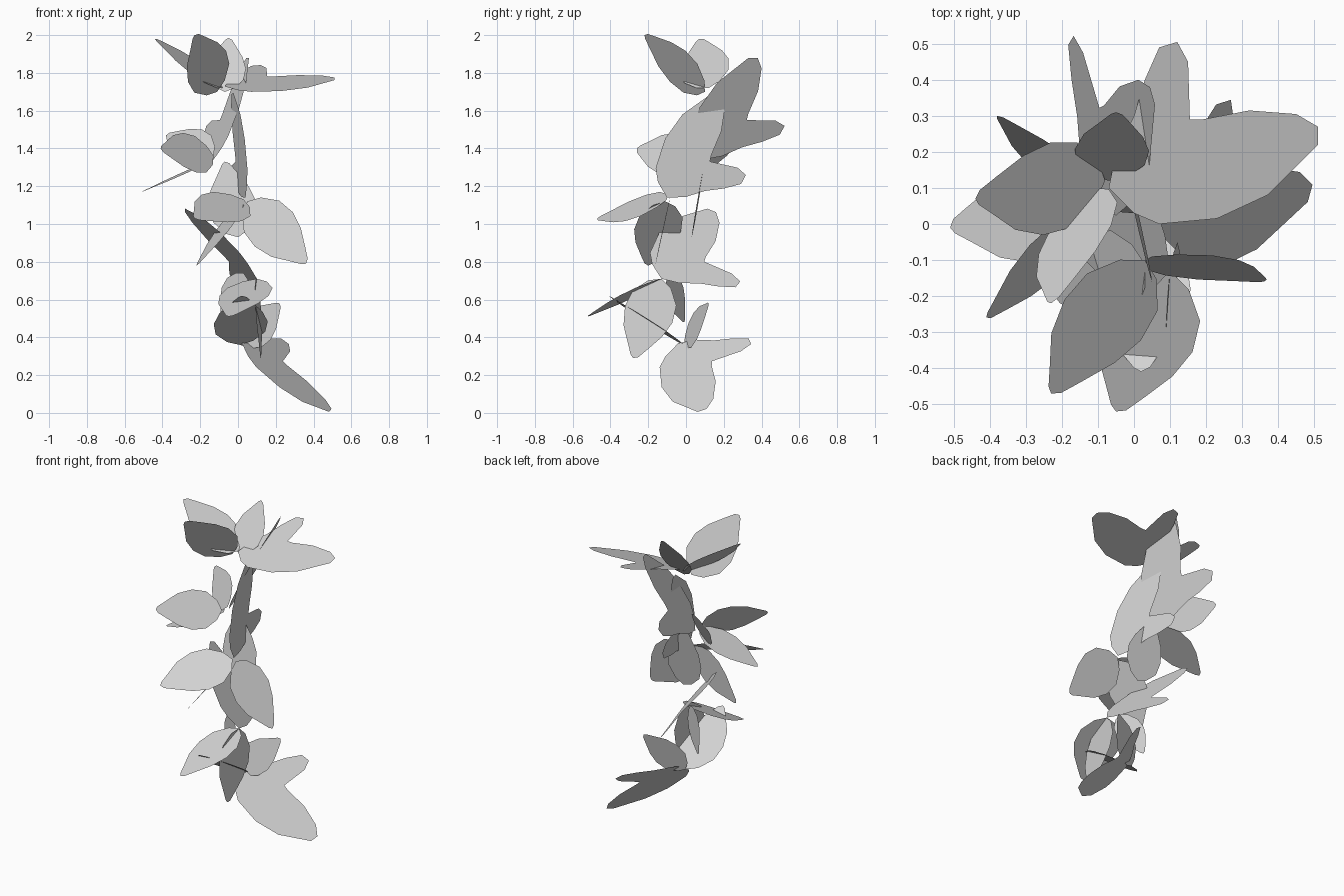
import bpy
import bmesh
from mathutils import Vector, Matrix

cube = bpy.data.objects.get("Cube")
if cube:
    bpy.data.objects.remove(cube, do_unlink=True)

# One pale grey for every leaf
grey = bpy.data.materials.new("pale_grey")
grey.use_nodes = True
colour = (0.65, 0.65, 0.65, 1)
grey.diffuse_color = colour
grey.node_tree.nodes["Principled BSDF"].inputs["Base Color"].default_value = colour

# Oval outline: along the leaf, across the leaf
OVAL = [(0, 0), (.07, .24), (.24, .46), (.45, .5), (.65, .4), (.85, .21), (.97, .09),
        (1, 0), (.97, -.07), (.85, -.2), (.67, -.4), (.45, -.5), (.24, -.46), (.07, -.24)]

# Two-lobed outline, with its base, main tip and side lobe as anchors
LOBED = [(-.07, .1), (0, .03), (.07, 0), (.23, .015), (.37, .08), (.51, .22), (.51, .27),
         (.45, .305), (.32, .315), (.19, .29), (.155, .29), (.15, .45), (.12, .505),
         (.07, .49), (.03, .4), (0, .3), (-.05, .2)]
L_BASE, L_TIP, L_LOBE = Vector((-.07, .1)), Vector((.51, .25)), Vector((.11, .5))


def flat_leaf(name, points):
    bm = bmesh.new()
    bm.faces.new([bm.verts.new(p) for p in points])
    mesh = bpy.data.meshes.new(name)
    bm.to_mesh(mesh)
    bm.free()
    mesh.materials.append(grey)
    obj = bpy.data.objects.new(name, mesh)
    bpy.context.collection.objects.link(obj)


def oval_leaf(name, base, tip, across):
    base, axis = Vector(base), Vector(tip) - Vector(base)
    side = Vector(across)
    side -= side.project(axis)
    side = side.normalized() * axis.length * .6
    flat_leaf(name, [base + axis * u + side * v for u, v in OVAL])


def lobed_leaf(name, base, tip, lobe):
    base = Vector(base)
    to_tip, to_lobe = Vector(tip) - base, Vector(lobe) - base
    frame = Matrix((L_TIP - L_BASE, L_LOBE - L_BASE)).transposed().inverted()
    weights = [frame @ (Vector(p) - L_BASE) for p in LOBED]
    flat_leaf(name, [base + to_tip * w.x + to_lobe * w.y for w in weights])


# Lobed leaves climbing the vine: base, tip, side lobe
lobed_leaf("top_lobed_leaf", (-.07, .10, 1.728), (.51, .25, 1.77), (.11, .50, 1.84))
lobed_leaf("upper_lobed_leaf", (-.13, .09, 1.34), (.05, .36, 1.88), (-.17, .515, 1.51))
lobed_leaf("middle_lobed_leaf", (.04, -.10, 1.14), (-.03, .17, 1.69), (-.05, .31, 1.25))
lobed_leaf("lower_lobed_leaf", (.10, -.13, .71), (-.28, .14, 1.07), (-.02, .28, .69))
lobed_leaf("bottom_lobed_leaf", (.02, -.04, .37), (.49, .09, .015), (.26, .34, .37))

# Oval leaves of each cluster: base, tip, direction across the blade
clusters = {
    "top": [((-.11, .10, 1.70), (-.23, -.22, 2.0), (.18, .05, .18)),
            ((-.08, .12, 1.72), (-.44, .07, 1.98), (-.01, .23, .09)),
            ((-.07, .12, 1.70), (-.05, .31, 1.985), (.2, 0, 0))],
    "upper": [((-.13, .04, 1.34), (-.51, -.01, 1.17), (-.03, .24, 0)),
              ((-.13, .02, 1.36), (-.41, -.26, 1.40), (.09, -.07, -.21)),
              ((-.13, .08, 1.36), (-.38, .30, 1.47), (.1, .04, .2))],
    "middle": [((.03, -.10, 1.13), (-.23, -.47, 1.03), (.19, -.11, -.13)),
               ((.05, -.09, 1.12), (.36, -.16, .79), (.17, .04, .17)),
               ((.03, -.11, 1.12), (-.22, -.20, .78), (.07, -.2, .02)),
               ((.0, .03, .93), (-.07, .10, 1.33), (.17, 0, .03))],
    "lower": [((.10, -.13, .71), (-.05, -.52, .51), (.22, -.06, .01)),
              ((.10, -.13, .71), (.12, -.28, .29), (.03, .22, -.08)),
              ((.03, -.09, .74), (-.08, -.01, .48), (-.1, .06, .1))],
    "bottom": [((.01, -.01, .36), (.02, -.41, .62), (.24, 0, .02)),
               ((.01, -.01, .36), (.22, .12, .58), (.14, .02, -.13))],
}
for level, leaves in clusters.items():
    for number, (base, tip, across) in enumerate(leaves, 1):
        oval_leaf(f"{level}_oval_leaf_{number}", base, tip, across)
